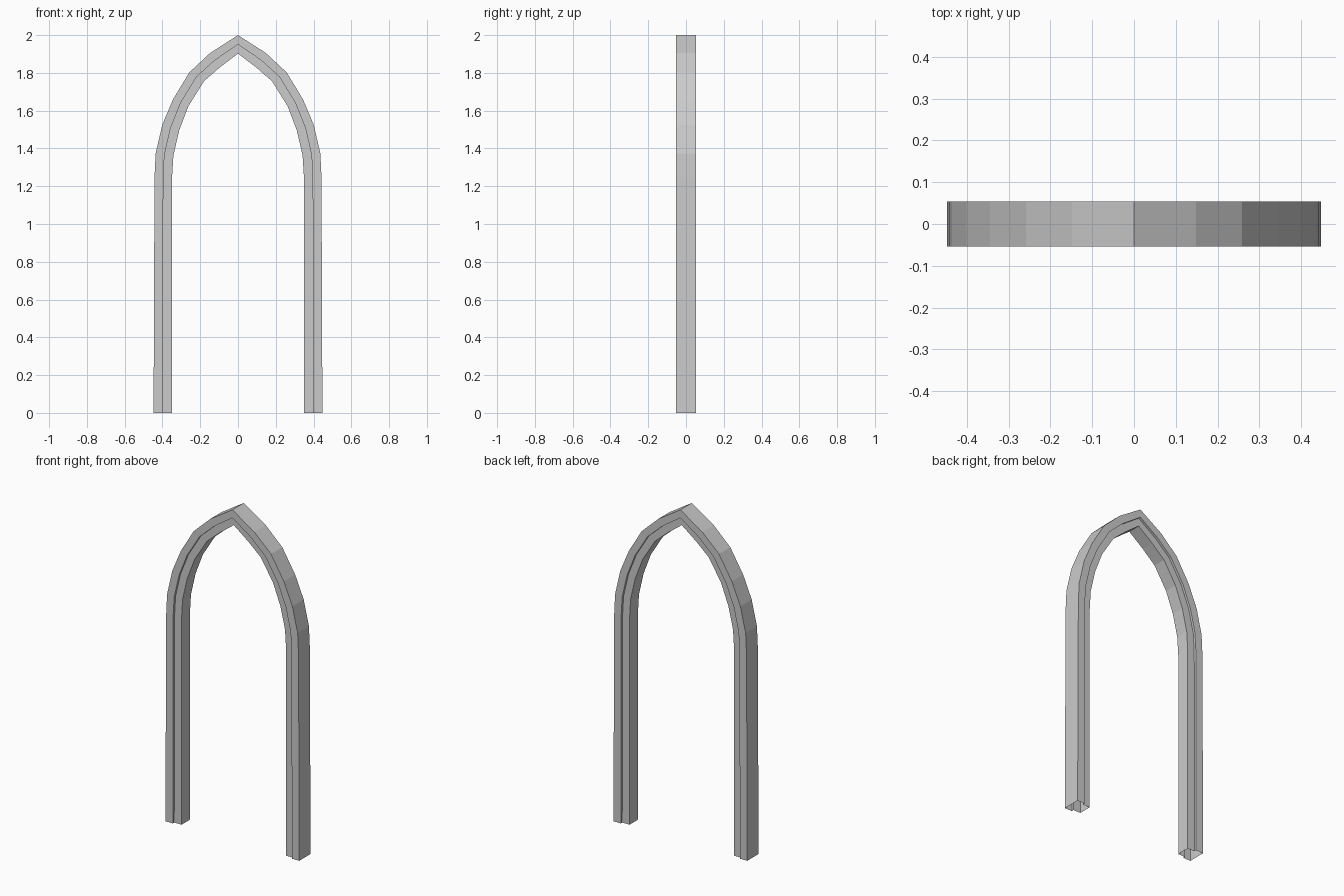
import bpy, bmesh

if "Cube" in bpy.data.objects:
    bpy.data.objects.remove(bpy.data.objects["Cube"])

# Right half of the arch: (outer x, z), (inner x, z) from floor to apex
STATIONS = [
    ((0.447, 0.0), (0.349, 0.0)),
    ((0.442, 1.25), (0.349, 1.25)),
    ((0.436, 1.374), (0.342, 1.363)),
    ((0.401, 1.525), (0.311, 1.497)),
    ((0.344, 1.66), (0.262, 1.625)),
    ((0.258, 1.802), (0.18, 1.756)),
    ((0.148, 1.905), (0.095, 1.83)),
    ((0.0, 2.0), (0.0, 1.902)),
]
# Stepped cross-section: (fraction from outer to inner, y)
DEEP, SHALLOW = 0.054, 0.040
front = [(0, -DEEP), (0.5, -DEEP), (0.5, -SHALLOW), (1, -SHALLOW)]
PROFILE = front + [(t, -y) for t, y in reversed(front)]

# Sweep the moulding up one side, over the apex and down the other
path = STATIONS + [((-o[0], o[1]), (-i[0], i[1])) for o, i in STATIONS[-2::-1]]
bm = bmesh.new()
rings = []
for o, i in path:
    rings.append([bm.verts.new((o[0] + (i[0] - o[0]) * t, y,
                                o[1] + (i[1] - o[1]) * t)) for t, y in PROFILE])
n = len(PROFILE)
for a, b in zip(rings, rings[1:]):
    for k in range(n):
        m = (k + 1) % n
        bm.faces.new((a[k], a[m], b[m], b[k]))
bmesh.ops.recalc_face_normals(bm, faces=bm.faces)

# Open-ended pointed arch frame
mesh = bpy.data.meshes.new("arch_frame")
bm.to_mesh(mesh)
bm.free()
arch = bpy.data.objects.new("arch_frame", mesh)
bpy.context.collection.objects.link(arch)
